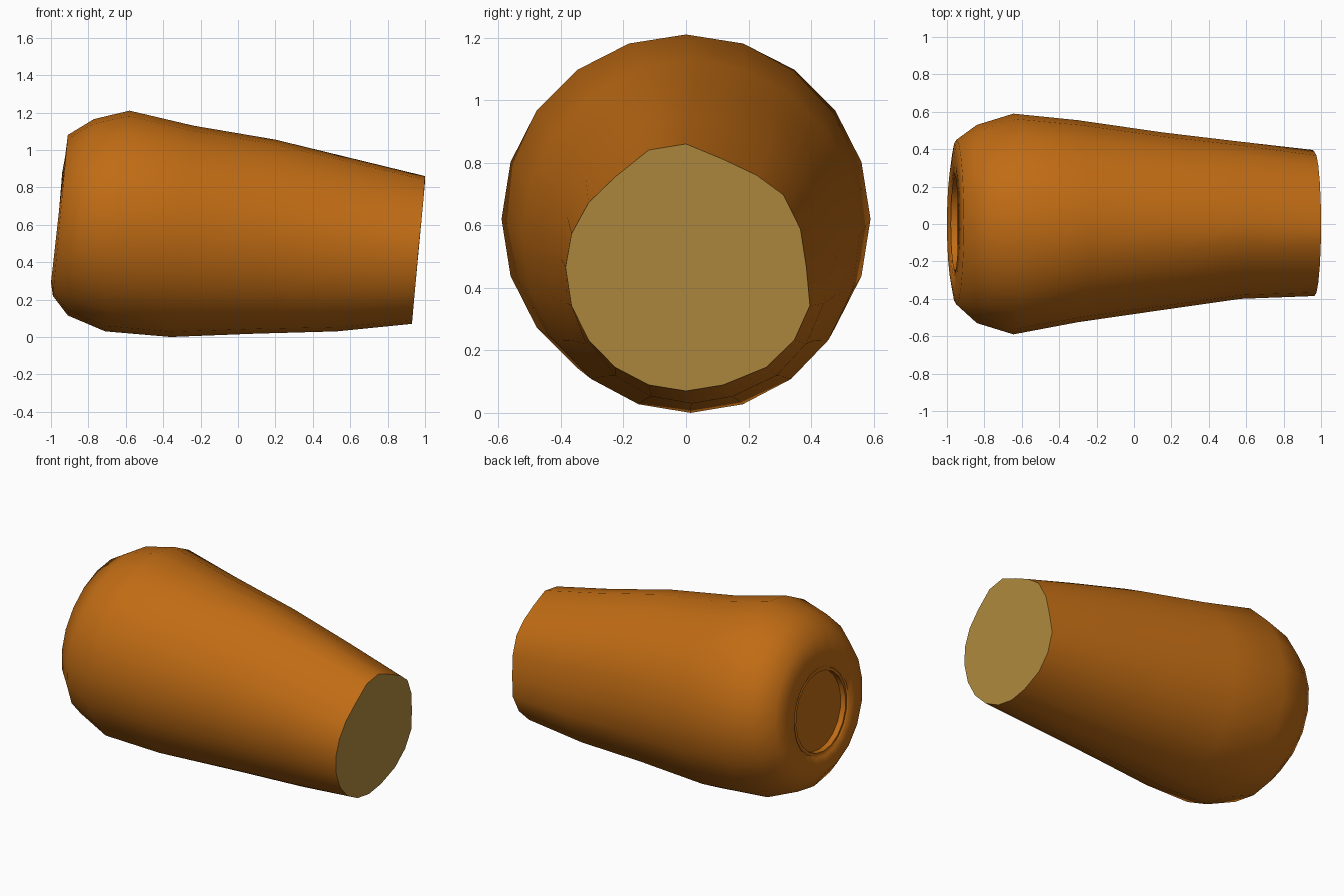
import bpy, bmesh, math

cube = bpy.data.objects.get("Cube")
if cube:
    bpy.data.objects.remove(cube, do_unlink=True)


def material(name, colour):
    m = bpy.data.materials.new(name)
    m.use_nodes = True
    m.diffuse_color = (*colour, 1)
    m.node_tree.nodes["Principled BSDF"].inputs["Base Color"].default_value = (*colour, 1)
    return m


orange = material("orange brown", (0.53, 0.15, 0.007))
tan = material("tan cut", (0.45, 0.26, 0.05))

SIDES = 20

# Tilted rings: top x, top z, bottom x, bottom z, half width, y centre, dent amount
rings = [
    (-0.90, 0.85, -0.945, 0.36, 0.25, 0, 0),          # socket floor
    (-0.935, 0.85, -0.98, 0.36, 0.25, 0, 0),          # socket wall
    (-0.93, 0.87, -0.975, 0.34, 0.27, 0, 0),          # step
    (-0.94, 0.88, -0.985, 0.33, 0.275, 0, 0),         # socket lip
    (-0.925, 0.96, -1.0, 0.29, 0.35, 0, 0),           # rear face
    (-0.91, 1.08, -0.99, 0.22, 0.44, 0.01, 0),        # rear rim
    (-0.77, 1.165, -0.91, 0.115, 0.53, 0, 0),         # shoulder
    (-0.58, 1.21, -0.71, 0.03, 0.59, 0, 0),           # widest girth
    (-0.24, 1.13, -0.36, 0.0, 0.54, 0.015, 0.1),
    (0.20, 1.055, 0.10, 0.018, 0.475, 0.015, 0.4),
    (0.61, 0.955, 0.53, 0.03, 0.42, 0.02, 0.7),
    (1.0, 0.86, 0.93, 0.07, 0.385, 0, 1),             # cut end
]

# Uneven outline of the cut end: side index -> (y, z) nudge
dents = {1: (0, -0.03), 2: (0, -0.025), 6: (0.03, 0), 7: (0.035, 0), 8: (0.03, 0),
         18: (0, -0.03), 17: (0, -0.025), 16: (0, -0.015)}

bm = bmesh.new()
loops = []
for tx, tz, bx, bz, half, cy, amount in rings:
    loop = []
    for k in range(SIDES):
        a = math.tau * k / SIDES
        c = math.cos(a)
        dy, dz = dents.get(k, (0, 0))
        loop.append(bm.verts.new((
            (tx + bx) / 2 + (tx - bx) / 2 * c,
            cy + half * math.sin(a) + dy * amount,
            (tz + bz) / 2 + (tz - bz) / 2 * c + dz * amount)))
    loops.append(loop)

# Skin between neighbouring rings
for a, b in zip(loops, loops[1:]):
    for k in range(SIDES):
        n = (k + 1) % SIDES
        bm.faces.new((a[k], a[n], b[n], b[k]))

# Socket floor and flat cut end
bm.faces.new(loops[0])
cut = bm.faces.new(loops[-1])
cut.material_index = 1
bmesh.ops.recalc_face_normals(bm, faces=bm.faces)

mesh = bpy.data.meshes.new("tapered_body")
bm.to_mesh(mesh)
bm.free()
mesh.materials.append(orange)
mesh.materials.append(tan)
body = bpy.data.objects.new("tapered_body", mesh)
bpy.context.collection.objects.link(body)

bpy.ops.object.select_all(action="DESELECT")
body.select_set(True)
bpy.context.view_layer.objects.active = body
bpy.ops.object.shade_smooth_by_angle(angle=math.radians(62))
